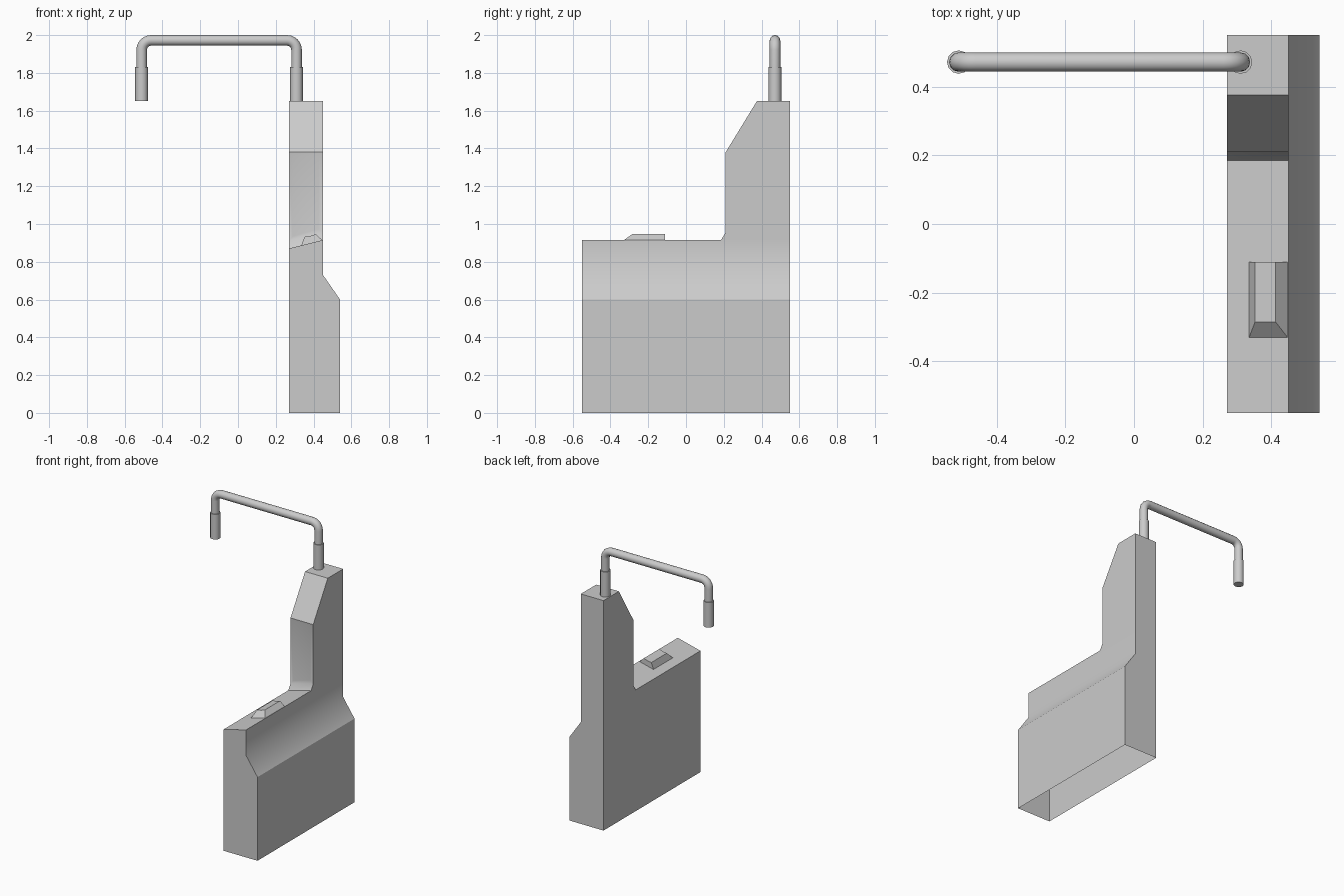
import bpy, bmesh, math
from mathutils import Vector

cube = bpy.data.objects.get("Cube")
if cube:
    bpy.data.objects.remove(cube, do_unlink=True)


def make_material(name, value):
    mat = bpy.data.materials.new(name)
    mat.use_nodes = True
    colour = (value, value, value, 1)
    mat.diffuse_color = colour
    mat.node_tree.nodes["Principled BSDF"].inputs["Base Color"].default_value = colour
    return mat


GREY = make_material("plain grey", 0.6)


def finish(name, bm, angle=None):
    bmesh.ops.recalc_face_normals(bm, faces=bm.faces)
    mesh = bpy.data.meshes.new(name)
    bm.to_mesh(mesh)
    bm.free()
    obj = bpy.data.objects.new(name, mesh)
    bpy.context.collection.objects.link(obj)
    mesh.materials.append(GREY)
    if angle:
        bpy.ops.object.select_all(action='DESELECT')
        obj.select_set(True)
        bpy.context.view_layer.objects.active = obj
        bpy.ops.object.shade_smooth_by_angle(angle=math.radians(angle))
    return obj


# Body: open-bottomed shell with a flared outer side and a tall rear tower
INNER, OUTER, FLARE = 0.27, 0.45, 0.54
FRONT, BACK = -0.55, 0.55
SHOULDER, BELLY = 0.73, 0.60
LOW, HIGH = 0.87, 0.915          # top surface rises toward the outer side

bm = bmesh.new()


def row(x, points):
    return [bm.verts.new((x, y, z)) for y, z in points]


def upper_profile(x, deck):
    return row(x, [(FRONT, deck), (0.185, deck), (0.21, deck + 0.04),
                   (0.21, 1.38), (0.375, 1.65), (BACK, 1.65)])


inner = upper_profile(INNER, LOW)
outer = upper_profile(OUTER, HIGH)
ends = lambda x, z: row(x, [(FRONT, z), (BACK, z)])
inner_foot = ends(INNER, 0)
shoulder = ends(OUTER, SHOULDER)
belly = ends(FLARE, BELLY)
flare_foot = ends(FLARE, 0)
outer_back = bm.verts.new((OUTER, BACK, HIGH))

strip = [bm.faces.new((inner[i], inner[i + 1], outer[i + 1], outer[i])) for i in range(5)]
bm.faces.new(inner + [inner_foot[1], inner_foot[0]])
bm.faces.new(outer[1:] + [outer_back])
bm.faces.new((outer[0], outer[1], outer_back, shoulder[1], shoulder[0]))
bm.faces.new((shoulder[0], shoulder[1], belly[1], belly[0]))
bm.faces.new((belly[0], belly[1], flare_foot[1], flare_foot[0]))
bm.faces.new((inner[0], outer[0], shoulder[0], belly[0], flare_foot[0], inner_foot[0]))
bm.faces.new((inner[5], outer[5], outer_back, shoulder[1], belly[1],
              flare_foot[1], inner_foot[1]))
bmesh.ops.recalc_face_normals(bm, faces=bm.faces)

# Soft inset panel on the tower front
bmesh.ops.inset_region(bm, faces=[strip[2]], thickness=0.03, depth=-0.004)
body = finish("body", bm, 40)

# Keep the lower edge of the flare crisp
for edge in body.data.edges:
    a, b = (body.data.vertices[i].co for i in edge.vertices)
    if all(abs(p.z - BELLY) < 0.001 for p in (a, b)):
        edge.use_edge_sharp = True

# Latch button on the deck, with a bevelled front and a faint central crease
bm = bmesh.new()
BUTTON_BACK = -0.11


def section(y_base, y_top):
    return [bm.verts.new(p) for p in ((0.335, y_base, 0.886), (0.352, y_top, 0.932),
                                      (0.381, y_top, 0.936), (0.412, y_top, 0.946),
                                      (0.447, y_base, 0.914))]


near = section(-0.33, -0.285)
far = section(BUTTON_BACK, BUTTON_BACK)
for i in range(4):
    bm.faces.new((near[i], near[i + 1], far[i + 1], far[i]))
base_mid = bm.verts.new((0.391, -0.33, 0.900))
bm.faces.new((near[0], near[1], near[2], base_mid))
bm.faces.new((base_mid, near[2], near[3], near[4]))
bm.faces.new(far)
finish("latch_button", bm)

# Carrying handle: round bar swept along a path with rounded corners
HANDLE_Y, LEFT_X, RIGHT_X, TOP = 0.471, 0.31, -0.51, 1.972
BEND, BAR_RADIUS, SIDES = 0.05, 0.028, 12


def bend(cx, start):
    return [Vector((cx + BEND * math.cos(start + i * math.pi / 12), HANDLE_Y,
                    TOP - BEND + BEND * math.sin(start + i * math.pi / 12)))
            for i in range(7)]


path = [Vector((LEFT_X, HANDLE_Y, 1.80))] + bend(LEFT_X - BEND, 0)
path += bend(RIGHT_X + BEND, math.pi / 2) + [Vector((RIGHT_X, HANDLE_Y, 1.80))]

bm = bmesh.new()
rings = []
for i, p in enumerate(path):
    along = (path[min(i + 1, len(path) - 1)] - path[max(i - 1, 0)]).normalized()
    if i in (7, 8):                       # straight bar ends stay square
        along = Vector((-1, 0, 0))
    side = Vector((0, 1, 0))
    across = along.cross(side)
    angles = [2 * math.pi * k / SIDES for k in range(SIDES)]
    rings.append([bm.verts.new(p + BAR_RADIUS * (side * math.cos(a) + across * math.sin(a)))
                  for a in angles])
for a, b in zip(rings, rings[1:]):
    for k in range(SIDES):
        n = (k + 1) % SIDES
        bm.faces.new((a[k], a[n], b[n], b[k]))
finish("handle_bar", bm, 40)

# Sleeves at both ends of the handle
for name, x in (("left_sleeve", LEFT_X), ("right_sleeve", RIGHT_X)):
    bm = bmesh.new()
    bmesh.ops.create_cone(bm, cap_ends=True, segments=SIDES, radius1=0.034,
                          radius2=0.034, depth=0.18)
    bmesh.ops.translate(bm, verts=bm.verts, vec=(x, HANDLE_Y, 1.74))
    finish(name, bm, 40)
